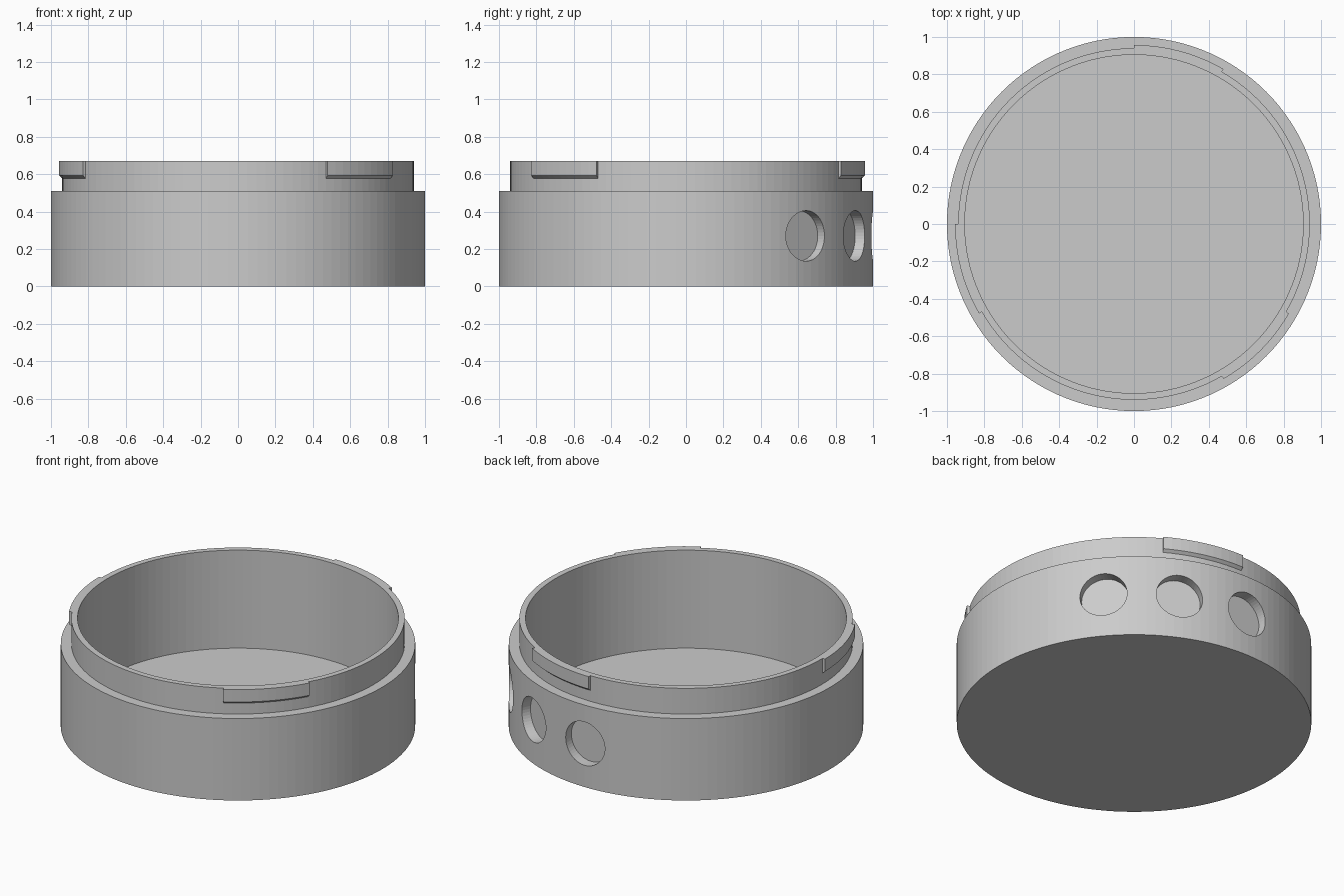
import bpy, bmesh
from math import radians, cos, sin
from mathutils import Matrix, Vector

cube = bpy.data.objects.get("Cube")
if cube:
    bpy.data.objects.remove(cube, do_unlink=True)

STEP = 3  # degrees per facet

grey = bpy.data.materials.new("plain_grey")
grey.use_nodes = True
COLOUR = (0.6, 0.6, 0.6, 1)
grey.diffuse_color = COLOUR
grey.node_tree.nodes["Principled BSDF"].inputs["Base Color"].default_value = COLOUR


def make_object(name, bm):
    bmesh.ops.recalc_face_normals(bm, faces=bm.faces)
    mesh = bpy.data.meshes.new(name)
    bm.to_mesh(mesh)
    bm.free()
    mesh.materials.append(grey)
    obj = bpy.data.objects.new(name, mesh)
    bpy.context.collection.objects.link(obj)
    return obj


def ring_point(bm, r, z, angle):
    return bm.verts.new((r * cos(radians(angle)), r * sin(radians(angle)), z))


def bridge(bm, a, b, closed):
    """Quads between two equally long rows of vertices."""
    n = len(a)
    for i in range(n if closed else n - 1):
        j = (i + 1) % n
        bm.faces.new((a[i], a[j], b[j], b[i]))


# Hollow cup with a stepped neck, from underside to inner floor
bm = bmesh.new()
cup_profile = [(1, 0), (1, 0.51), (0.94, 0.51), (0.94, 0.67), (0.905, 0.67), (0.905, 0.06)]
rows = [[ring_point(bm, r, z, a) for a in range(0, 360, STEP)] for r, z in cup_profile]
for lower, upper in zip(rows, rows[1:]):
    bridge(bm, lower, upper, True)
bm.faces.new(rows[0])
bm.faces.new(rows[-1])
cup = make_object("cup_body", bm)

# Three shallow round pockets in the back right wall
bm = bmesh.new()
for angle in (40, 65, 90):
    turn = Matrix.Rotation(radians(angle), 4, "Z")
    place = Matrix.Translation(Vector((1.035, 0, 0.27)))
    lay = Matrix.Rotation(radians(90), 4, "Y")
    bmesh.ops.create_cone(bm, cap_ends=True, segments=48, radius1=0.135, radius2=0.135,
                          depth=0.2, matrix=turn @ place @ lay)
cutter = make_object("pocket_cutter", bm)
cutter.hide_render = True

pockets = cup.modifiers.new("pockets", "BOOLEAN")
pockets.operation = "DIFFERENCE"
pockets.solver = "EXACT"
pockets.object = cutter
bpy.context.view_layer.objects.active = cup
bpy.ops.object.modifier_apply(modifier=pockets.name)
bpy.data.objects.remove(cutter, do_unlink=True)

# Three locking tabs around the neck, chamfered underneath
tab_profile = [(0.94, 0.67), (0.957, 0.67), (0.957, 0.593), (0.94, 0.578)]
for number, start in enumerate((60, 180, 300), 1):
    bm = bmesh.new()
    sections = [[ring_point(bm, r, z, a) for r, z in tab_profile]
                for a in range(start, start + 31, STEP)]
    for a, b in zip(sections, sections[1:]):
        bridge(bm, a, b, True)
    bm.faces.new(sections[0])
    bm.faces.new(sections[-1])
    make_object(f"locking_tab_{number}", bm)
